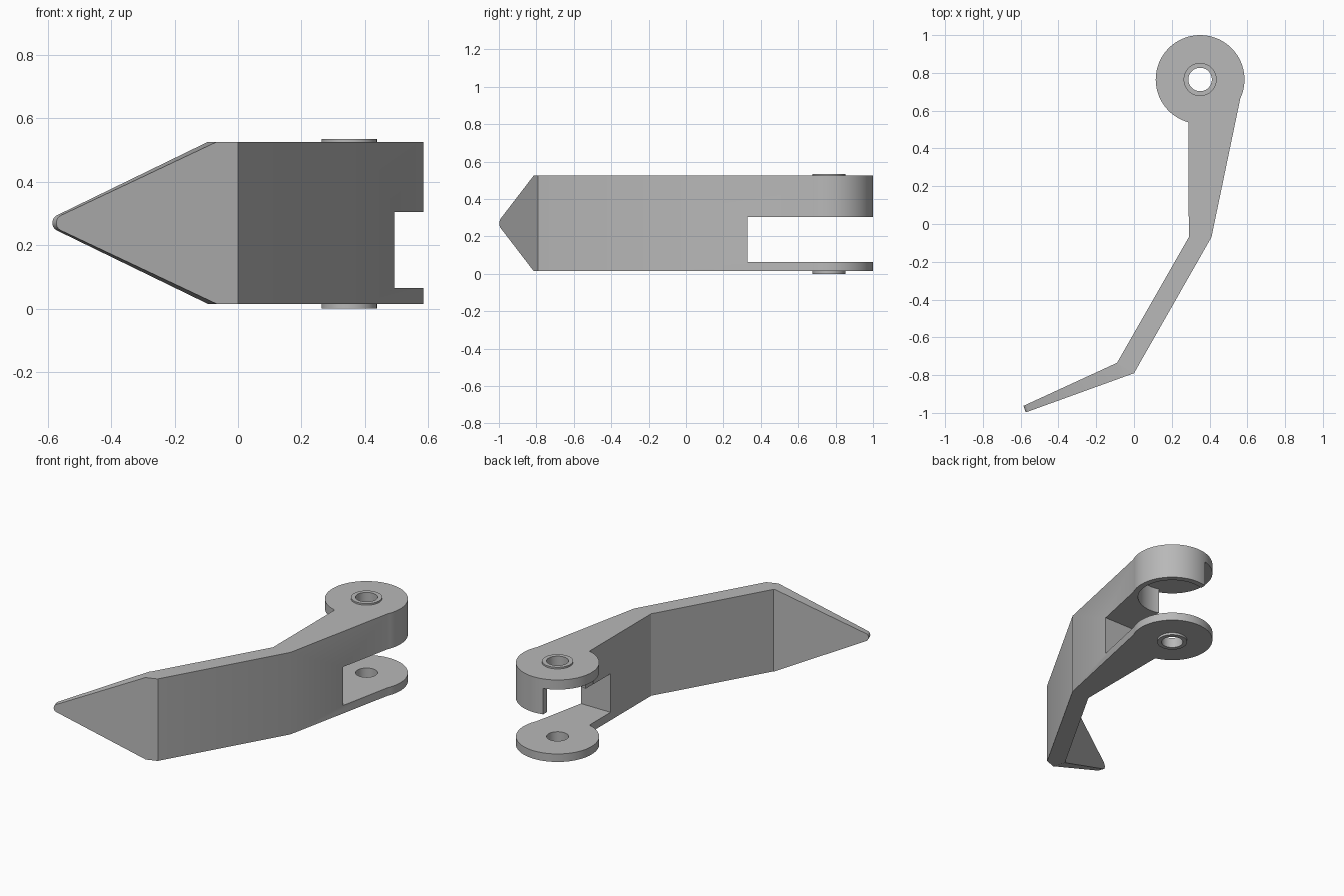
import bpy
import bmesh
from math import cos, sin, radians, atan2
from mathutils import Matrix

if "Cube" in bpy.data.objects:
    bpy.data.objects.remove(bpy.data.objects["Cube"], do_unlink=True)

BOTTOM, TOP = 0.014, 0.525
PIVOT = (0.35, 0.765)
LUG_R, HOLE_R, RING_R = 0.235, 0.062, 0.0875
SLOT_Y, SLOT_LOW, SLOT_HIGH, POCKET_TOP = 0.33, 0.064, 0.304, 0.465
INNER_X = 0.29

grey = bpy.data.materials.new("light_grey")
grey.use_nodes = True
colour = (0.48, 0.48, 0.48, 1)
grey.diffuse_color = colour
grey.node_tree.nodes["Principled BSDF"].inputs["Base Color"].default_value = colour


def arc(centre, radius, start, end, steps):
    """Points on a circular arc, angles in degrees."""
    angles = [radians(start + (end - start) * i / steps) for i in range(steps + 1)]
    return [(centre[0] + radius * cos(a), centre[1] + radius * sin(a)) for a in angles]


def circle(radius):
    return arc(PIVOT, radius, 0, 360, 64)[:-1]


def rectangle(x0, x1, y0, y1):
    return [(x0, y0), (x1, y0), (x1, y1), (x0, y1)]


def prism(name, outline, low, high, matrix=None):
    """Extrude a flat outline from low to high."""
    bm = bmesh.new()
    face = bm.faces.new([bm.verts.new((x, y, low)) for x, y in outline])
    grown = bmesh.ops.extrude_face_region(bm, geom=[face])["geom"]
    verts = [v for v in grown if isinstance(v, bmesh.types.BMVert)]
    bmesh.ops.translate(bm, verts=verts, vec=(0, 0, high - low))
    if matrix:
        bm.transform(matrix)
    bmesh.ops.recalc_face_normals(bm, faces=bm.faces)
    mesh = bpy.data.meshes.new(name)
    bm.to_mesh(mesh)
    bm.free()
    mesh.materials.append(grey)
    obj = bpy.data.objects.new(name, mesh)
    bpy.context.collection.objects.link(obj)
    return obj


def activate(obj):
    bpy.ops.object.select_all(action='DESELECT')
    obj.select_set(True)
    bpy.context.view_layer.objects.active = obj


def carve(obj, cutter, operation='DIFFERENCE'):
    """Apply a boolean and discard its cutter."""
    cutter.hide_render = True
    mod = obj.modifiers.new("carve", 'BOOLEAN')
    mod.operation, mod.solver, mod.object = operation, 'EXACT', cutter
    activate(obj)
    bpy.ops.object.modifier_apply(modifier=mod.name)
    bpy.data.objects.remove(cutter, do_unlink=True)


def smooth(obj):
    activate(obj)
    bpy.ops.object.shade_smooth_by_angle(angle=radians(25))


# Bent arm with a round lug at its back end
outer = [(-0.575, -0.998), (0, -0.79), (0.41, -0.07)]
inner = [(INNER_X, -0.07), (-0.09, -0.735), (-0.59, -0.965)]
arm = prism("bent_arm", outer + arc(PIVOT, LUG_R, -25, 255, 64) + inner, BOTTOM, TOP)

# Pointed tip, tapered in the plane of the end blade
middle = 0.27
tip = arc((0.583, middle), 0.026, -66, 66, 10)
taper = tip + [(0, 0.557), (-3, 0.557), (-3, -0.017), (0, -0.017)]
yaw = atan2(-0.208, -0.575)
stand = (Matrix.Translation((0, -0.79, 0)) @ Matrix.Rotation(yaw, 4, 'Z')
         @ Matrix.Rotation(radians(90), 4, 'X'))
carve(arm, prism("tip_cutter", taper, -3, 3, stand), 'INTERSECT')

# Fork slot, round pocket in the upper lug and its open inner side
carve(arm, prism("slot_cutter", rectangle(-1, 1, SLOT_Y, 1.2), SLOT_LOW, SLOT_HIGH))
carve(arm, prism("pocket_cutter", circle(0.2), SLOT_HIGH - 0.1, POCKET_TOP))
carve(arm, prism("side_cutter", rectangle(0, INNER_X, 0.5, 1.2),
                 SLOT_HIGH - 0.1, POCKET_TOP))

# Pivot hole
carve(arm, prism("hole_cutter", circle(HOLE_R), -1, 1))
smooth(arm)

# Raised rings around the pivot hole
for name, low, high in (("upper_ring", TOP, 0.535), ("lower_ring", 0, BOTTOM)):
    ring = prism(name, circle(RING_R), low, high)
    carve(ring, prism("ring_cutter", circle(HOLE_R), -1, 1))
    smooth(ring)
